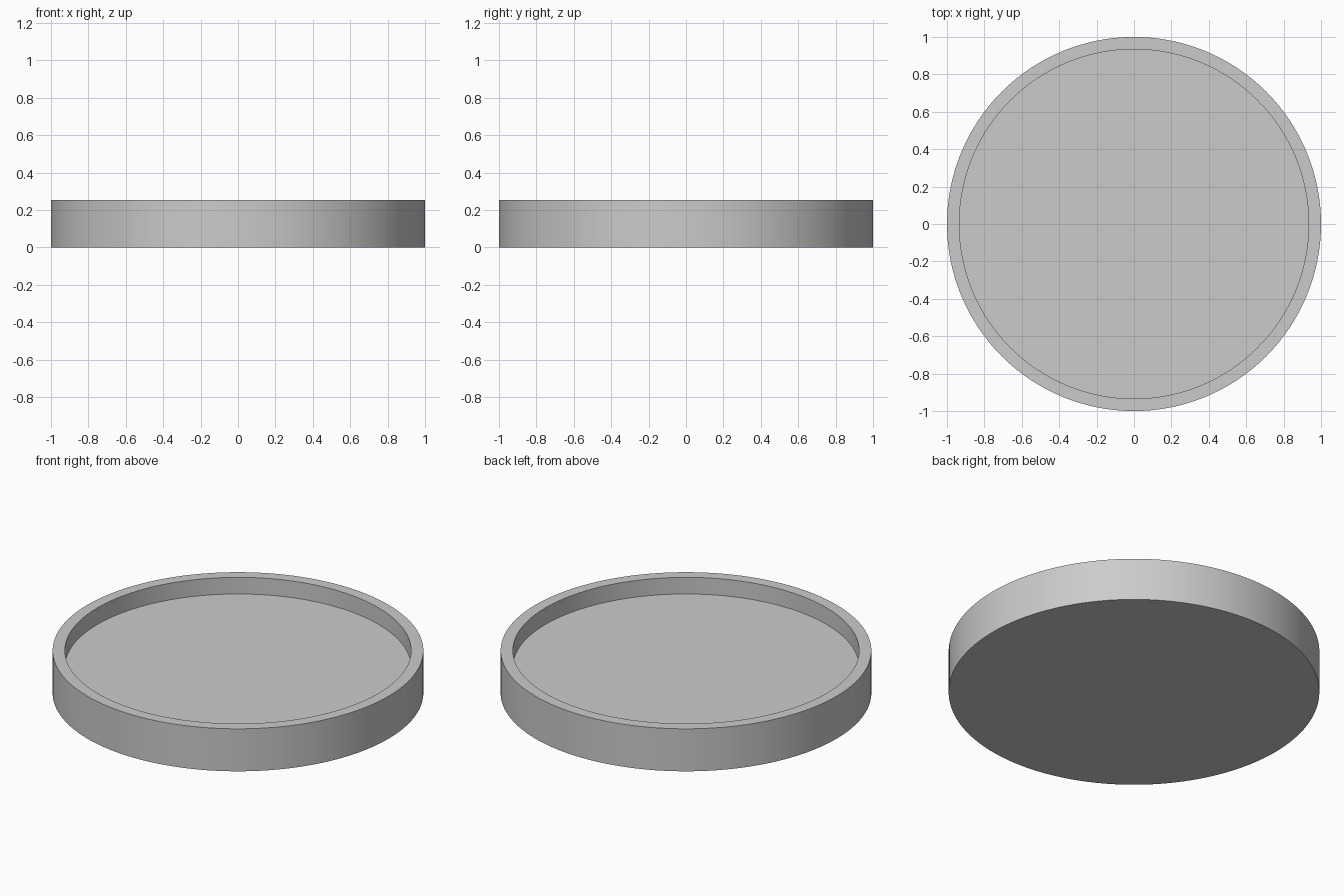
import bpy, bmesh
from math import cos, sin, tau, radians

if "Cube" in bpy.data.objects:
    bpy.data.objects.remove(bpy.data.objects["Cube"])

SEGMENTS = 128
# Cross-section (radius, height): underside edge, outer rim, inner rim, recessed floor edge
PROFILE = [(1.0, 0.0), (1.0, 0.253), (0.934, 0.253), (0.934, 0.154)]

bm = bmesh.new()
rings = [[bm.verts.new((r * cos(tau * i / SEGMENTS), r * sin(tau * i / SEGMENTS), z))
          for i in range(SEGMENTS)] for r, z in PROFILE]

# Outer wall, flat rim and inner wall
for low, high in zip(rings, rings[1:]):
    for i in range(SEGMENTS):
        j = (i + 1) % SEGMENTS
        bm.faces.new((low[i], low[j], high[j], high[i]))

# Underside and recessed floor
bm.faces.new(rings[0][::-1])
bm.faces.new(rings[-1])
bmesh.ops.recalc_face_normals(bm, faces=bm.faces)

mesh = bpy.data.meshes.new("round_tray")
bm.to_mesh(mesh)
bm.free()
tray = bpy.data.objects.new("round_tray", mesh)
bpy.context.collection.objects.link(tray)

# Smooth walls with crisp rim edges
bpy.context.view_layer.objects.active = tray
tray.select_set(True)
bpy.ops.object.shade_smooth_by_angle(angle=radians(30))
